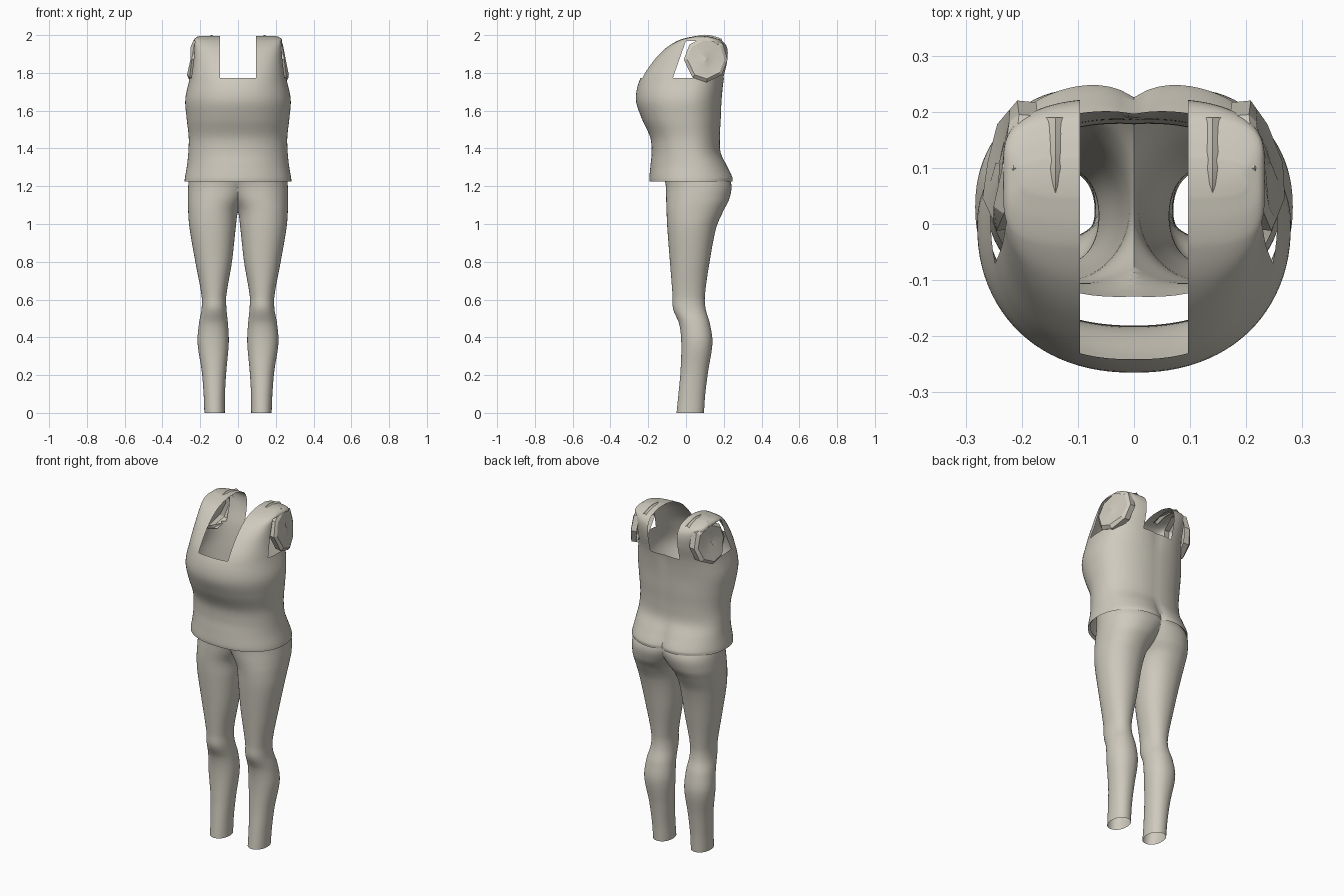
import bpy, bmesh, math, random
from mathutils import Vector

if "Cube" in bpy.data.objects:
    bpy.data.objects.remove(bpy.data.objects["Cube"])

random.seed(4)
mat = bpy.data.materials.new("warm grey fabric")
mat.diffuse_color = (0.62, 0.59, 0.51, 1)
mat.use_nodes = True
mat.node_tree.nodes["Principled BSDF"].inputs["Base Color"].default_value = mat.diffuse_color


def finish(bm, name, angle=40):
    bmesh.ops.remove_doubles(bm, verts=bm.verts, dist=0.0002)
    me = bpy.data.meshes.new(name)
    bm.to_mesh(me)
    bm.free()
    me.materials.append(mat)
    ob = bpy.data.objects.new(name, me)
    bpy.context.collection.objects.link(ob)
    bpy.ops.object.select_all(action='DESELECT')
    ob.select_set(True)
    bpy.context.view_layer.objects.active = ob
    bpy.ops.object.shade_smooth_by_angle(angle=math.radians(angle))
    return ob


def smooth_rows(keys, steps):
    """Monotone-ish cubic interpolation between key rows."""
    def slope(i, k):
        a, b = keys[max(i - 1, 0)], keys[min(i + 1, len(keys) - 1)]
        return (b[k] - a[k]) / (b[0] - a[0])
    rows = []
    for i in range(len(keys) - 1):
        p, q = keys[i], keys[i + 1]
        h = q[0] - p[0]
        for s in range(steps):
            t = s / steps
            row = [p[0] + h * t]
            for k in range(1, len(p)):
                row.append((2*t**3 - 3*t*t + 1) * p[k] + (t**3 - 2*t*t + t) * h * slope(i, k)
                           + (3*t*t - 2*t**3) * q[k] + (t**3 - t*t) * h * slope(i + 1, k))
            rows.append(row)
    rows.append(list(keys[-1]))
    return rows


def spow(v, n):
    return math.copysign(abs(v) ** (2 / n), v)


def loft(bm, rings):
    vs = [[bm.verts.new(p) for p in r] for r in rings]
    for a, b in zip(vs, vs[1:]):
        for i in range(len(a)):
            j = (i + 1) % len(a)
            bm.faces.new((a[i], a[j], b[j], b[i]))
    return vs


def cut(bm, co, no, clear=False):
    bmesh.ops.bisect_plane(bm, geom=bm.verts[:] + bm.edges[:] + bm.faces[:], dist=1e-5,
                           plane_co=co, plane_no=no, clear_inner=clear)


# Shirt: z, half width, front y, back y, widest y, squareness, back cleft
shirt_keys = [
    (1.225, .283, -.193, .260, .03, 2.2, .035),
    (1.245, .281, -.194, .260, .03, 2.2, .035),
    (1.31, .270, -.188, .225, .03, 2.2, .022),
    (1.38, .263, -.182, .187, .02, 2.2, .006),
    (1.46, .261, -.190, .182, .01, 2.2, .004),
    (1.56, .272, -.235, .187, .00, 2.2, .004),
    (1.66, .279, -.265, .192, .00, 2.2, .005),
    (1.77, .256, -.242, .206, .02, 2.4, .010),
    (1.86, .240, -.180, .222, .04, 2.9, 0),
    (1.93, .234, -.110, .220, .06, 3.6, 0),
    (1.97, .233, -.045, .192, .08, 4.5, 0),
    (1.985, .225, .000, .155, .085, 4.5, 0),
    (1.995, .200, .050, .115, .085, 4.5, 0)]
N = 96


def shirt_ring(row, inset=0):
    z, rx, yf, yb, yc, n, d = row
    pts = []
    for i in range(N):
        a = 2 * math.pi * i / N
        x = (rx - inset) * spow(math.cos(a), n)
        s = spow(math.sin(a), n)
        y = yc + s * ((yb if s > 0 else 2 * yc - yf) - yc - inset)
        if s > 0:
            y -= d * math.exp(-abs(x) / .05) * s
        pts.append((x, y, z))
    return pts


bm = bmesh.new()
rows = smooth_rows(shirt_keys, 6)
hem = list(shirt_keys[0])
hem[0] += .012
rings = [shirt_ring(hem, .012)] + [shirt_ring(r) for r in rows]
top = loft(bm, rings)[-1]
bm.faces.new(top)

# Neck and armhole openings
NECK, LOW = .096, 1.772
for sx in (-1, 1):
    cut(bm, (sx * NECK, 0, 0), (1, 0, 0))
cut(bm, (0, 0, LOW), (0, 0, 1))
edge = Vector((0, .07, .2))
cut(bm, (0, -.07, LOW), (0, edge.z, -edge.y))
gone = []
for f in bm.faces:
    c = f.calc_center_median()
    if c.z < LOW:
        continue
    slot = -.07 + (c.z - LOW) * .35
    in_gap = abs(c.x) > .17 and slot < c.y < .06 and c.z < 1.967
    in_sleeve = abs(c.x) > .19 and ((c.y - .105) / .095) ** 2 + ((c.z - 1.87) / .1) ** 2 < 1
    corner = max(abs(c.x) - (NECK - .018), 0) + max(LOW + .018 - c.z, 0)
    if (abs(c.x) < NECK and corner < .027) or in_gap or in_sleeve:
        gone.append(f)
bmesh.ops.delete(bm, geom=gone, context='FACES')
finish(bm, "shirt", 50)

# Crumpled sleeve ends: x, y, z around the rim
rim = [(.245, -.012, 1.87), (.232, .018, 1.95), (.215, .10, 1.992), (.205, .195, 1.955),
       (.208, .22, 1.87), (.225, .19, 1.79), (.25, .11, 1.75), (.256, .035, 1.775)]
for sx, side in ((1, "right"), (-1, "left")):
    bm = bmesh.new()
    centre = Vector((.238, .11, 1.875))
    sleeve = []
    for scale, dx in ((.97, -.035), (1, 0), (.85, .012), (.45, .006), (.04, .002)):
        ring = []
        for p in rim:
            q = centre.lerp(Vector(p), scale)
            q.x += dx + (random.uniform(-.006, .006) if scale < .9 else 0)
            ring.append((sx * q.x, q.y, q.z))
        sleeve.append(ring)
    bm.faces.new(loft(bm, sleeve)[-1])
    bmesh.ops.recalc_face_normals(bm, faces=bm.faces)
    finish(bm, side + "_sleeve_end", 25)

    # Thin gathered folds along the shoulder top
    bm = bmesh.new()
    path = []
    for i in range(7):
        y = .01 + i * .03
        z = 1.972 + .022 * math.sin(math.pi * i / 6)
        w = .012 + random.uniform(0, .006)
        path.append([bm.verts.new((sx * (.14 + k * w), y, z + (.008 if k == 0 else -.004)))
                     for k in (-1, 0, 1)])
    for a, b in zip(path, path[1:]):
        for k in (0, 1):
            bm.faces.new((a[k], a[k + 1], b[k + 1], b[k]))
    finish(bm, side + "_shoulder_fold", 25)

# Leggings: z, inner x, outer x, front y, back y
leg_keys = [
    (0, .070, .178, -.050, .095),
    (.10, .069, .182, -.040, .102),
    (.22, .062, .192, -.029, .117),
    (.37, .049, .214, -.025, .140),
    (.47, .053, .207, -.036, .127),
    (.55, .061, .193, -.068, .104),
    (.62, .062, .193, -.071, .100),
    (.80, .032, .226, -.085, .125),
    (.98, .012, .257, -.099, .160),
    (1.07, -.002, .264, -.103, .198),
    (1.13, -.040, .266, -.105, .228),
    (1.21, -.100, .263, -.108, .240),
    (1.30, -.200, .252, -.130, .200)]
bm = bmesh.new()
rings = []
for z, xi, xo, yf, yb in smooth_rows(leg_keys, 6):
    rx, ry = (xo - xi) / 2, (yb - yf) / 2
    rings.append([((xi + xo) / 2 + rx * spow(math.cos(a), 2.15),
                   (yf + yb) / 2 + ry * spow(math.sin(a), 2.15), z)
                  for a in (2 * math.pi * i / 64 for i in range(64))])
loft(bm, rings)
# Trim at the middle seam, then mirror the other half
cut(bm, (0, 0, 0), (1, 0, 0), True)
half = bmesh.ops.duplicate(bm, geom=bm.verts[:] + bm.edges[:] + bm.faces[:])["geom"]
for v in half:
    if isinstance(v, bmesh.types.BMVert):
        v.co.x = -v.co.x
bmesh.ops.reverse_faces(bm, faces=[f for f in half if isinstance(f, bmesh.types.BMFace)])
finish(bm, "leggings", 60)
